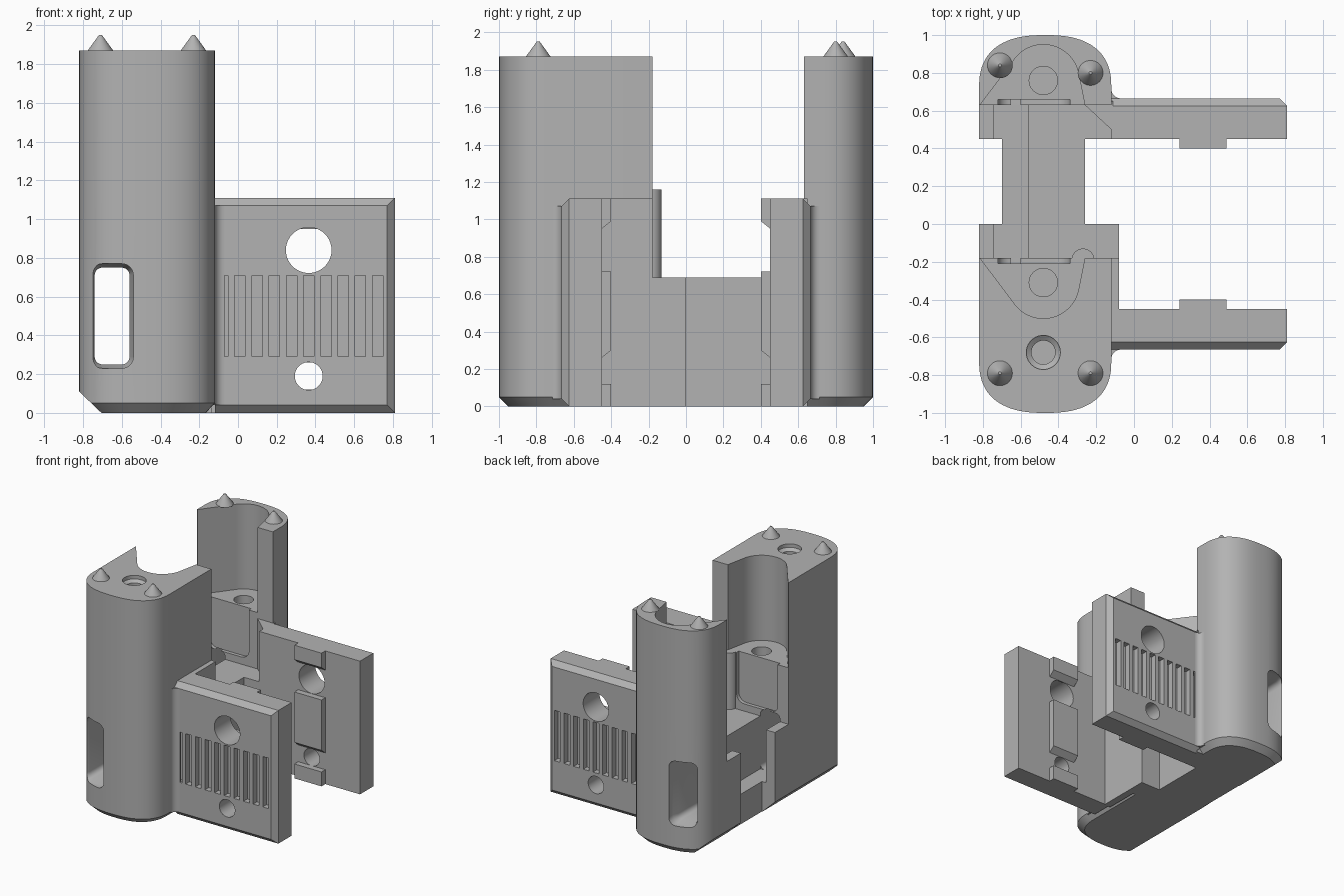
import bpy, bmesh, math
from mathutils import Vector

if "Cube" in bpy.data.objects:
    bpy.data.objects.remove(bpy.data.objects["Cube"], do_unlink=True)

grey = bpy.data.materials.new("plain_grey")
grey.use_nodes = True
GREY = (0.45, 0.45, 0.45, 1)
grey.diffuse_color = GREY
grey.node_tree.nodes["Principled BSDF"].inputs["Base Color"].default_value = GREY

H, FLOOR, DECK, WING = 1.87, 1.16, 0.69, 1.11   # main levels
CX = -0.47                                     # column centre


def finish(name, bm):
    bmesh.ops.recalc_face_normals(bm, faces=bm.faces)
    me = bpy.data.meshes.new(name)
    bm.to_mesh(me)
    bm.free()
    me.materials.append(grey)
    ob = bpy.data.objects.new(name, me)
    bpy.context.collection.objects.link(ob)
    return ob


def add_loft(bm, rings):
    vs = [[bm.verts.new(p) for p in r] for r in rings]
    n = len(vs[0])
    for a, b in zip(vs, vs[1:]):
        for i in range(n):
            bm.faces.new((a[i], a[(i + 1) % n], b[(i + 1) % n], b[i]))
    bm.faces.new(vs[0])
    bm.faces.new(vs[-1])


def loft(name, rings):
    bm = bmesh.new()
    add_loft(bm, rings)
    return finish(name, bm)


def prism(name, outline, z0, z1):
    return loft(name, [[(x, y, z) for x, y in outline] for z in (z0, z1)])


def rect(x0, x1, y0, y1):
    return [(x0, y0), (x1, y0), (x1, y1), (x0, y1)]


def arc(cx, cy, r, a0, a1, n=24):
    return [(cx + r * math.cos(math.radians(a0 + (a1 - a0) * i / n)),
             cy + r * math.sin(math.radians(a0 + (a1 - a0) * i / n))) for i in range(n + 1)]


def circle(cx, cy, r, n=40):
    return arc(cx, cy, r, 0, 360, n)[:-1]


def turned(name, cx, cy, steps):
    return loft(name, [[(x, y, z) for x, y in circle(cx, cy, r)] for r, z in steps])


def rounded(x0, x1, z0, z1, r):
    pts = []
    for cx, cz, a in ((x1 - r, z1 - r, 0), (x0 + r, z1 - r, 90),
                      (x0 + r, z0 + r, 180), (x1 - r, z0 + r, 270)):
        pts += arc(cx, cz, r, a, a + 90, 6)
    return pts


def across(outline, ys):
    return [[(x, y, z) for x, z in outline] for y in ys]


def apply(ob, other, mode):
    m = ob.modifiers.new(mode, 'BOOLEAN')
    m.operation, m.solver, m.object = mode, 'EXACT', other
    bpy.context.view_layer.objects.active = ob
    bpy.ops.object.modifier_apply(modifier=m.name)
    bpy.data.objects.remove(other, do_unlink=True)


def cut(ob, *others):
    for o in others:
        apply(ob, o, 'DIFFERENCE')


def side_chamfer():
    # sloped lower edge along the outer long side
    return loft("chamfer_cutter", across([(-0.9, -0.1), (-0.6, -0.1), (-0.82, 0.11), (-0.9, 0.19)], (-1.2, 1.2)))


def column(name, s, y_in, cy):
    # rounded tower with a chamfered foot
    n = 40
    outline = [(CX - 0.35, s * y_in)]
    for i in range(n + 1):
        a = math.pi * (1 - i / n)
        c, q = math.cos(a), max(math.sin(a), 0)
        outline.append((CX + 0.35 * math.copysign(abs(c) ** 0.8, c), s * (0.72 + 0.28 * q ** 0.8)))
    outline.append((CX + 0.35, s * y_in))
    foot = [(CX + (x - CX) * 0.87, s * (y_in + (abs(y) - y_in) * (1 - 0.05 / (1 - y_in)))) for x, y in outline]
    ob = loft(name, [[(x, y, 0) for x, y in foot], [(x, y, 0.05) for x, y in outline],
                     [(x, y, H) for x, y in outline]])
    # upper bay, open towards the middle
    bay = [(-0.86, y_in - 0.06), (-0.80, y_in + 0.02)]
    bay += arc(-0.48, cy, 0.19, 145, 10) + [(-0.26, y_in), (-0.26, y_in - 0.06)]
    cut(ob, prism("bay_cutter", [(x, s * y) for x, y in bay], FLOOR, 2.1),
        turned("pin_hole_cutter", -0.48, s * cy, [(0.075, FLOOR - 0.25), (0.075, FLOOR + 0.1)]),
        side_chamfer(),
        loft("contact_cutter", across(rounded(-0.72, -0.34, 0.75, FLOOR + 0.1, 0.07),
                                      (s * (y_in - 0.05), s * (y_in + 0.03)))))
    # long slot with a bevelled mouth
    inner = rounded(-0.74, -0.56, 0.25, 0.75, 0.04)
    outer = rounded(-0.76, -0.54, 0.23, 0.77, 0.06)
    rings = []
    for loop, y in ((inner, y_in - 0.1), (inner, 0.90), (outer, 0.94), (outer, 1.1)):
        rings += across(loop, [s * y])
    cut(ob, loft("slot_cutter", rings))
    return ob


front_column = column("front_column", -1, 0.18, 0.31)
back_column = column("back_column", 1, 0.63, 0.76)
cut(front_column, turned("screw_cutter", -0.48, -0.68,
                         [(0.063, H - 0.3), (0.063, H - 0.05), (0.09, H - 0.03), (0.09, H + 0.1)]))

# deck joining the columns, with its cable channel
deck = prism("deck", [(-0.82, -0.18), (-0.82, 0), (-0.70, 0), (-0.70, 0.45), (-0.82, 0.45), (-0.82, 0.63),
                      (-0.12, 0.63), (-0.12, 0.45), (-0.26, 0.45), (-0.26, 0), (-0.08, 0), (-0.08, -0.18)], 0, DECK)
cut(deck, prism("channel_cutter", rect(-0.74, -0.56, -0.5, 0.9), 0.25, 0.9), side_chamfer())
inner_block = prism("inner_block", rect(-0.14, -0.08, -0.46, -0.18), 0, WING)
rim_bump = prism("rim_bump", arc(-0.27, -0.19, 0.06, 0, 180, 16), DECK - 0.02, FLOOR)
back_gusset = prism("back_gusset", [(-0.11, 0.45), (-0.12, 0.45), (-0.12, 0.50), (-0.26, 0.63),
                                    (-0.26, 0.65), (-0.11, 0.65)], 0, WING)


def wing(name, s):
    # side plate, outer edges chamfered
    c = 0.04
    bm = bmesh.new()
    rings = []
    for y, d in ((0.45, 0), (0.665 - c, 0), (0.665, c)):
        rings.append([(-0.12, s * y, d), (0.81 - d, s * y, d), (0.81 - d, s * y, WING - d), (-0.12, s * y, WING - d)])
    add_loft(bm, rings)
    ob = finish(name, bm)
    # row of grip slots
    bm = bmesh.new()
    for i in range(10):
        x = -0.106 + i * 0.0889
        add_loft(bm, across(rect(x, x + 0.054, 0.29, 0.71), (s * 0.615, s * 0.8)))
    cut(ob, finish("grip_cutter", bm))
    # inner clip rib in three pieces with sloped undersides
    for i, (z0, z1, slope) in enumerate(((0, 0.12, 0), (0.26, 0.72, c), (0.95, WING, c))):
        prof = [(0.46, z0), (0.45, z0), (0.40, z0 + slope), (0.40, z1), (0.46, z1)]
        loft(f"{name}_rib_{i + 1}", [[(x, s * y, z) for y, z in prof] for x in (0.24, 0.49)])
    for r, z in ((0.118, 0.84), (0.072, 0.19)):
        cut(ob, loft("hole_cutter", across(circle(0.365, z, r), (s * 0.3, s * 0.8))))
    # concave fillet against the column
    fil = [(-0.14, s * 0.65), (-0.07, s * 0.65)]
    fil += [(x, s * y) for x, y in arc(-0.07, 0.715, 0.05, 270, 180, 8)] + [(-0.14, s * 0.715)]
    prism(f"{name}_fillet", fil, c, WING - c)


wing("front_wing", -1)
wing("back_wing", 1)

# locating pegs on the column tops
for i, (x, y) in enumerate(((-0.71, -0.79), (-0.23, -0.79), (-0.71, 0.84), (-0.23, 0.80))):
    turned(f"peg_{i + 1}", x, y, [(0.068, H - 0.005), (0.066, H), (0.008, 1.95)])

# smooth the curved walls, keep the edges sharp
bpy.ops.object.select_all(action='DESELECT')
for ob in bpy.data.objects:
    if ob.type == 'MESH':
        ob.select_set(True)
        bpy.context.view_layer.objects.active = ob
bpy.ops.object.shade_smooth_by_angle(angle=math.radians(30))
